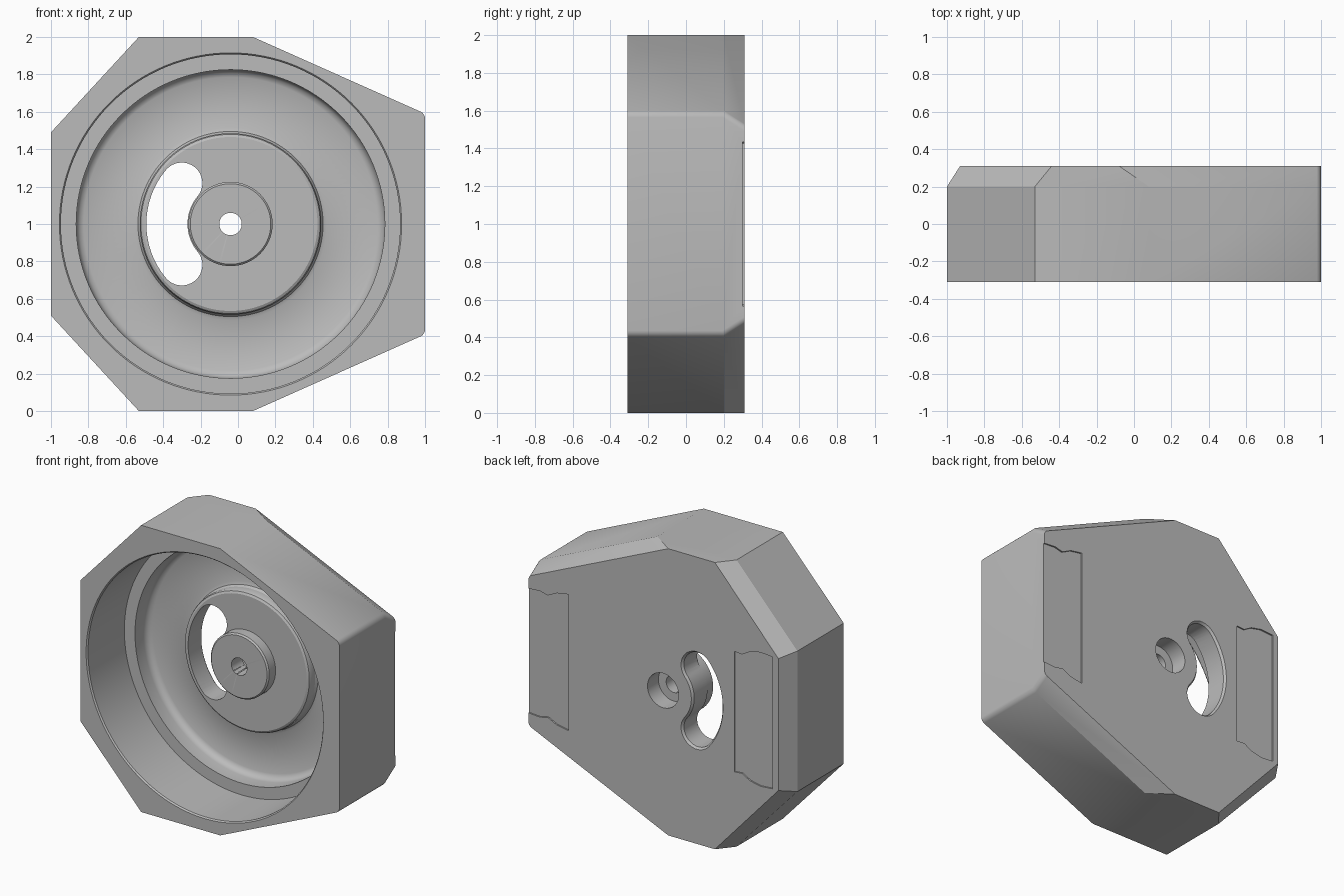
import bpy
import bmesh
from math import cos, sin, pi, radians

cube = bpy.data.objects.get("Cube")
if cube:
    bpy.data.objects.remove(cube, do_unlink=True)

CX, CZ = -0.04, 1.0      # axis of the round pocket
FRONT, BACK = -0.31, 0.31

grey = bpy.data.materials.new("plain grey")
grey.use_nodes = True
colour = (0.5, 0.5, 0.5, 1)
grey.diffuse_color = colour
grey.node_tree.nodes["Principled BSDF"].inputs["Base Color"].default_value = colour


def loft(name, rings, bevel=None):
    """Closed solid through rings of equal point count."""
    bm = bmesh.new()
    loops = [[bm.verts.new(p) for p in ring] for ring in rings]
    n = len(rings[0])
    for a, b in zip(loops, loops[1:]):
        for i in range(n):
            j = (i + 1) % n
            bm.faces.new((a[i], a[j], b[j], b[i]))
    bm.faces.new(loops[0])
    bm.faces.new(loops[-1])
    bmesh.ops.recalc_face_normals(bm, faces=bm.faces)
    if bevel:
        edges = [e for e in bm.edges if bevel(e)]
        bmesh.ops.bevel(bm, geom=edges, offset=0.025, segments=4,
                        profile=0.5, affect='EDGES')
    mesh = bpy.data.meshes.new(name)
    bm.to_mesh(mesh)
    bm.free()
    mesh.materials.append(grey)
    obj = bpy.data.objects.new(name, mesh)
    bpy.context.collection.objects.link(obj)
    return obj


def lathe(name, profile, n=128):
    """Solid turned about the pocket axis from (radius, y) points."""
    angles = [2 * pi * i / n for i in range(n)]
    return loft(name, [[(CX + r * cos(a), y, CZ + r * sin(a)) for a in angles]
                       for r, y in profile])


def prism(name, half, y0, y1):
    """Prism from (x, half height) points mirrored about the middle."""
    pts = [(x, CZ + h) for x, h in half] + [(x, CZ - h) for x, h in reversed(half)]
    return loft(name, [[(x, y, z) for x, z in pts] for y in (y0, y1)])


def slot_ring(y, w):
    """Outline of a curved slot of half width w."""
    mid, span = 0.34, radians(40)
    pts = []
    for i in range(25):
        a = pi - span + 2 * span * i / 24
        pts.append(((mid + w) * cos(a), (mid + w) * sin(a)))
    for i in range(1, 16):
        a = pi + span + pi * i / 16
        pts.append((mid * cos(pi + span) + w * cos(a), mid * sin(pi + span) + w * sin(a)))
    for i in range(25):
        a = pi + span - 2 * span * i / 24
        pts.append(((mid - w) * cos(a), (mid - w) * sin(a)))
    for i in range(1, 16):
        a = -span + pi * i / 16
        pts.append((mid * cos(pi - span) + w * cos(a), mid * sin(pi - span) + w * sin(a)))
    return [(CX + x, y, CZ + z) for x, z in pts]


# Eight sided block with sloped rear edges and softened side corners
def outline(half, y):
    return [(x, y, CZ + h) for x, h in half] + [(x, y, CZ - h) for x, h in reversed(half)]


wide = [(-1, 0.49), (-0.53, 1), (0.08, 1), (1, 0.59)]
narrow = [(-0.93, 0.46), (-0.44, 1), (-0.08, 1), (1, 0.52)]


def side_corner(e):
    a, b = (v.co for v in e.verts)
    return min(a.x, b.x) > 0.99 and abs(a.y - b.y) > 0.05


body = loft("housing", [outline(wide, FRONT), outline(wide, 0.2),
                        outline(narrow, BACK)], side_corner)

# Stepped front pocket, leaving a raised disc and a hub on its floor
pocket = lathe("pocket_cutter", [
    (0.925, -0.4), (0.915, FRONT), (0.907, -0.30), (0.907, 0.10), (0.825, 0.10),
    (0.825, 0.19), (0.821, 0.21), (0.808, 0.228), (0.785, 0.24),
    (0.515, 0.24), (0.495, 0.232), (0.485, 0.215),
    (0.485, 0.172), (0.479, 0.158), (0.465, 0.15),
    (0.225, 0.15), (0.225, 0.08), (0.215, 0.07), (0.03, 0.07)])

# Central hole with a wider bore at the rear
bore = lathe("bore_cutter", [(0.06, -0.1), (0.06, 0.19), (0.12, 0.19), (0.12, 0.4)], 64)

# Curved slot, flared at the rear
slot = loft("slot_cutter", [slot_ring(0.0, 0.11), slot_ring(0.295, 0.11),
                            slot_ring(BACK, 0.122), slot_ring(0.34, 0.122)])

# Shallow rear recesses with wavy ends
recess_left = prism("left_recess_cutter", [
    (0.69, 0.475), (0.78, 0.46), (0.85, 0.425), (0.91, 0.44), (1.05, 0.43)], 0.30, 0.4)
recess_right = prism("right_recess_cutter", [
    (-0.885, 0.46), (-0.79, 0.467), (-0.71, 0.45), (-0.65, 0.415), (-0.59, 0.42)], 0.30, 0.4)

bpy.ops.object.select_all(action='DESELECT')
bpy.context.view_layer.objects.active = body
body.select_set(True)
for cutter in (pocket, bore, slot, recess_left, recess_right):
    cutter.hide_render = True
    mod = body.modifiers.new(cutter.name, 'BOOLEAN')
    mod.operation = 'DIFFERENCE'
    mod.solver = 'EXACT'
    mod.object = cutter
    bpy.ops.object.modifier_apply(modifier=mod.name)
    bpy.data.objects.remove(cutter, do_unlink=True)

bpy.ops.object.shade_smooth_by_angle(angle=radians(28))
